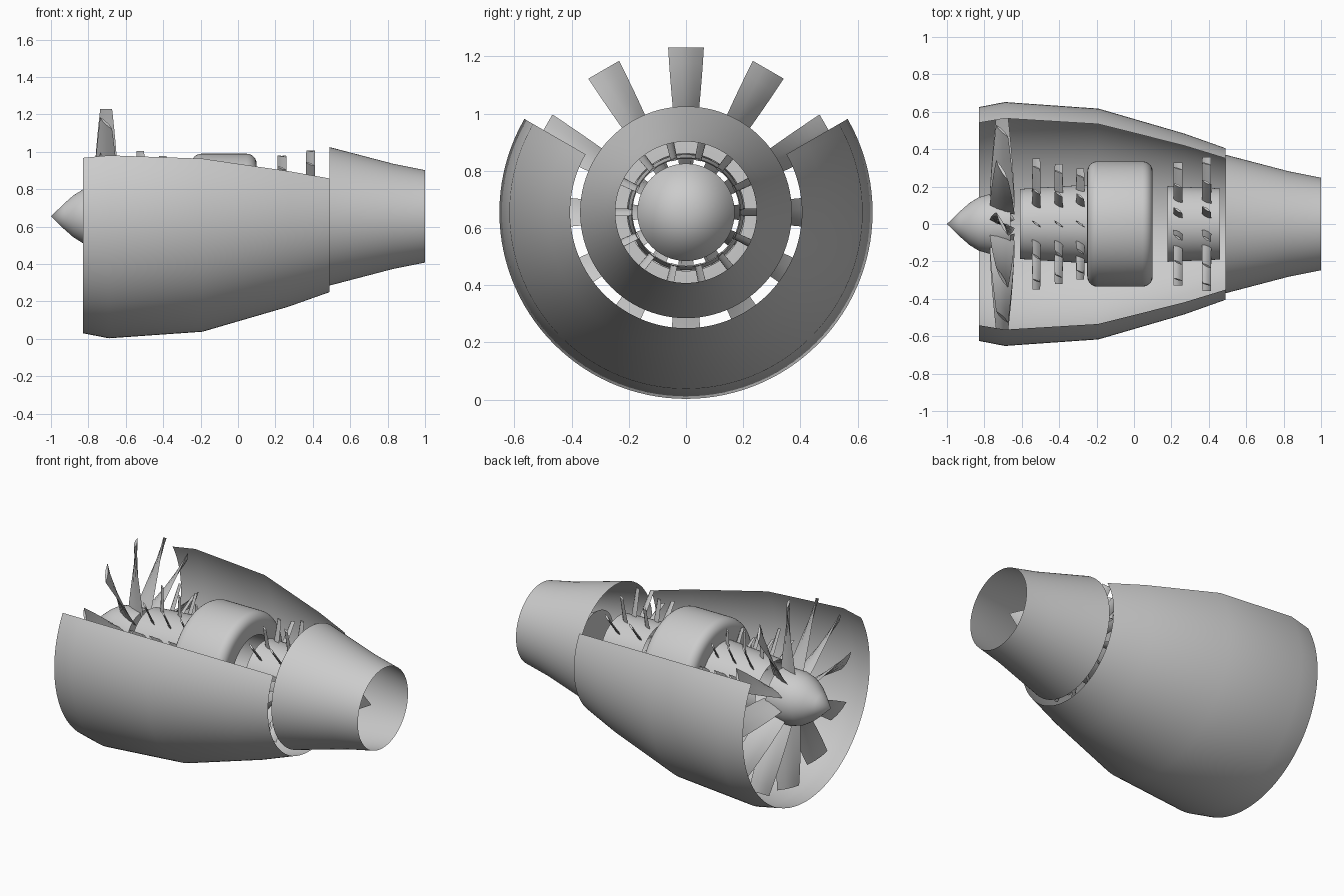
import bpy, bmesh, math
from mathutils import Vector

if "Cube" in bpy.data.objects:
    bpy.data.objects.remove(bpy.data.objects["Cube"])

AXIS_Z = 0.655
metal = bpy.data.materials.new("plain_grey")
metal.diffuse_color = (0.6, 0.6, 0.6, 1)
metal.use_nodes = True
metal.node_tree.nodes["Principled BSDF"].inputs["Base Color"].default_value = metal.diffuse_color


def finish(name, bm, angle=35):
    mesh = bpy.data.meshes.new(name)
    bm.to_mesh(mesh)
    bm.free()
    mesh.materials.append(metal)
    obj = bpy.data.objects.new(name, mesh)
    obj.location.z = AXIS_Z
    bpy.context.collection.objects.link(obj)
    bpy.ops.object.select_all(action='DESELECT')
    obj.select_set(True)
    bpy.context.view_layer.objects.active = obj
    bpy.ops.object.shade_smooth_by_angle(angle=math.radians(angle))
    return obj


def lathe(name, profile, start=0, sweep=360, steps=96, angle=35):
    """Turn (x, radius) points about the x axis; angles run from straight up."""
    bm = bmesh.new()
    full = sweep == 360
    rings = []
    for i in range(steps if full else steps + 1):
        a = math.radians(start + sweep * i / steps)
        rings.append([bm.verts.new((x, r * math.sin(a), r * math.cos(a))) for x, r in profile])
    for i in range(steps):
        p, q = rings[i], rings[(i + 1) % len(rings)]
        for j in range(len(profile) - 1):
            bm.faces.new((p[j], q[j], q[j + 1], p[j + 1]))
    bmesh.ops.remove_doubles(bm, verts=bm.verts, dist=1e-5)
    bmesh.ops.recalc_face_normals(bm, faces=bm.faces)
    return finish(name, bm, angle)


def blade_row(name, count, x, r0, r1, chord, twist0, twist1, thick, levels=5):
    """Ring of twisted lens-section blades, first one pointing to the side."""
    bm = bmesh.new()
    section = [(-.5, 0), (-.2, .45), (.15, .5), (.5, 0), (.15, -.5), (-.2, -.45)]
    for k in range(count):
        a = math.pi / 2 + 2 * math.pi * k / count
        out = Vector((0, math.sin(a), math.cos(a)))
        side = Vector((0, math.cos(a), -math.sin(a)))
        loops = []
        for i in range(levels):
            t = i / (levels - 1)
            tw = math.radians(twist0 + (twist1 - twist0) * t)
            along = Vector((math.cos(tw), 0, 0)) - side * math.sin(tw)
            across = Vector((math.sin(tw), 0, 0)) + side * math.cos(tw)
            base = Vector((x, 0, 0)) + out * (r0 + (r1 - r0) * t)
            loops.append([bm.verts.new(base + along * u * chord + across * v * thick)
                          for u, v in section])
        for p, q in zip(loops, loops[1:]):
            for j in range(6):
                n = (j + 1) % 6
                bm.faces.new((p[j], p[n], q[n], q[j]))
        bm.faces.new(loops[0])
        bm.faces.new(loops[-1])
    bmesh.ops.recalc_face_normals(bm, faces=bm.faces)
    return finish(name, bm)


# Outer casing, open over the top 120 degrees
lathe("outer_casing", [(-.83, .625), (-.69, .652), (-.19, .617), (.27, .483), (.49, .405)],
      start=60, sweep=240, steps=80)

# Exhaust nozzle and the cone inside it
lathe("exhaust_nozzle", [(.49, .37), (.83, .281), (1, .247)])
lathe("tail_cone", [(.62, 0), (.62, .17), (.92, 0)])

# Nose spinner
lathe("nose_spinner", [(-1, 0), (-.93, .068), (-.88, .112), (-.83, .143), (-.77, .16),
                       (-.66, .16), (-.66, 0)])

# Hollow drums that carry the blades
lathe("compressor_drum", [(-.61, .187), (-.25, .21)])
lathe("turbine_drum", [(.18, .202), (.46, .19)])

# Combustion chamber: ring with rounded outer corners
corner = [(math.sin(t * math.pi / 12), math.cos(t * math.pi / 12)) for t in range(7)]
chamber = [(-.25, .205)]
chamber += [(-.195 - .055 * s, .28 + .055 * c) for s, c in reversed(corner)]
chamber += [(.045 + .055 * s, .28 + .055 * c) for s, c in corner]
chamber += [(.1, .205), (-.25, .205)]
lathe("combustion_chamber", chamber)

# Fan and smaller blade rows
blade_row("fan_blades", 12, -.705, .14, .575, .14, 18, 63, .016, levels=9)
for i, (x, tip) in enumerate([(-.522, .35), (-.403, .322), (-.287, .296)]):
    blade_row(f"compressor_blades_{i + 1}", 12, x, .19, tip, .055, 32, 42, .01)
for i, (x, tip) in enumerate([(.235, .33), (.388, .358)]):
    blade_row(f"turbine_blades_{i + 1}", 14, x, .185, tip, .056, 25, 35, .012)
